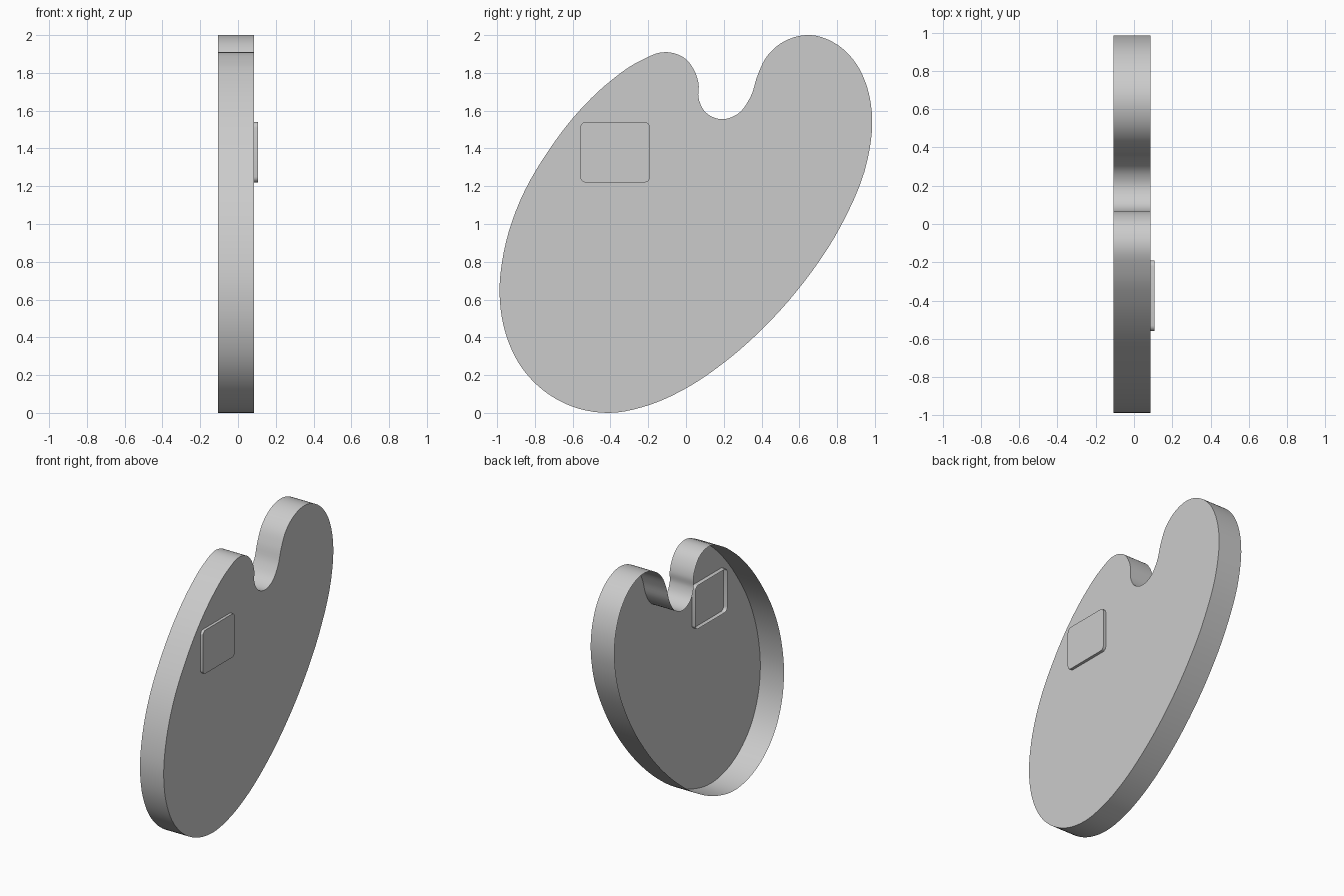
import bpy, bmesh, math
from mathutils import Vector
from mathutils.geometry import interpolate_bezier

if "Cube" in bpy.data.objects:
    bpy.data.objects.remove(bpy.data.objects["Cube"])


def smooth_loop(points, steps):
    """Closed smooth curve through 2D points."""
    p = [Vector((0, y, z)) for y, z in points]
    n, out = len(p), []
    tan = []
    for i in range(n):
        a, b = p[i] - p[i - 1], p[(i + 1) % n] - p[i]
        la, lb = a.length, b.length
        tan.append((a / la * lb + b / lb * la).normalized())
    for i in range(n):
        j = (i + 1) % n
        h = (p[j] - p[i]).length / 3
        seg = interpolate_bezier(p[i], p[i] + tan[i] * h, p[j] - tan[j] * h, p[j], steps + 1)
        out += [(v.y, v.z) for v in seg[:-1]]
    return out


def rounded_rect(y0, y1, z0, z1, r, steps=5):
    """Clockwise rounded rectangle."""
    out = []
    corners = [(y0 + r, z1 - r, 180), (y1 - r, z1 - r, 90), (y1 - r, z0 + r, 0), (y0 + r, z0 + r, -90)]
    for cy, cz, start in corners:
        for k in range(steps + 1):
            a = math.radians(start - 90 * k / steps)
            out.append((cy + r * math.cos(a), cz + r * math.sin(a)))
    return out


def open_tray(name, outline, x_back, x_face):
    """Face at x_face with a wall running back to an open rim at x_back."""
    bm = bmesh.new()
    back = [bm.verts.new((x_back, y, z)) for y, z in outline]
    face = [bm.verts.new((x_face, y, z)) for y, z in outline]
    bm.faces.new(face[::-1])
    n = len(outline)
    for i in range(n):
        j = (i + 1) % n
        bm.faces.new((back[i], face[i], face[j], back[j]))
    mesh = bpy.data.meshes.new(name)
    bm.to_mesh(mesh)
    bm.free()
    ob = bpy.data.objects.new(name, mesh)
    bpy.context.collection.objects.link(ob)
    bpy.context.view_layer.objects.active = ob
    ob.select_set(True)
    bpy.ops.object.shade_smooth_by_angle(angle=math.radians(30))
    ob.select_set(False)
    return ob


# Slanted oval body with a notch at the top, clockwise seen from +x
body = [(-0.10, 1.91), (-0.01, 1.88), (0.045, 1.81), (0.067, 1.74), (0.066, 1.67),
        (0.105, 1.59), (0.19, 1.555), (0.27, 1.58), (0.34, 1.67), (0.38, 1.79),
        (0.43, 1.89), (0.52, 1.967), (0.66, 2.0), (0.80, 1.95), (0.90, 1.85),
        (0.96, 1.72), (0.985, 1.57), (0.963, 1.35), (0.82, 0.99), (0.63, 0.70),
        (0.40, 0.44), (0.20, 0.265), (0.0, 0.13), (-0.20, 0.04), (-0.41, 0.0),
        (-0.60, 0.033), (-0.75, 0.115), (-0.87, 0.24), (-0.955, 0.42), (-0.987, 0.63),
        (-0.965, 0.85), (-0.88, 1.12), (-0.72, 1.40), (-0.56, 1.605), (-0.40, 1.757),
        (-0.25, 1.86)]
open_tray("body_shell", smooth_loop(body, 5), -0.107, 0.086)

# Small raised plate passing through the face
open_tray("raised_plate", rounded_rect(-0.56, -0.19, 1.22, 1.54, 0.03), 0.055, 0.107)
